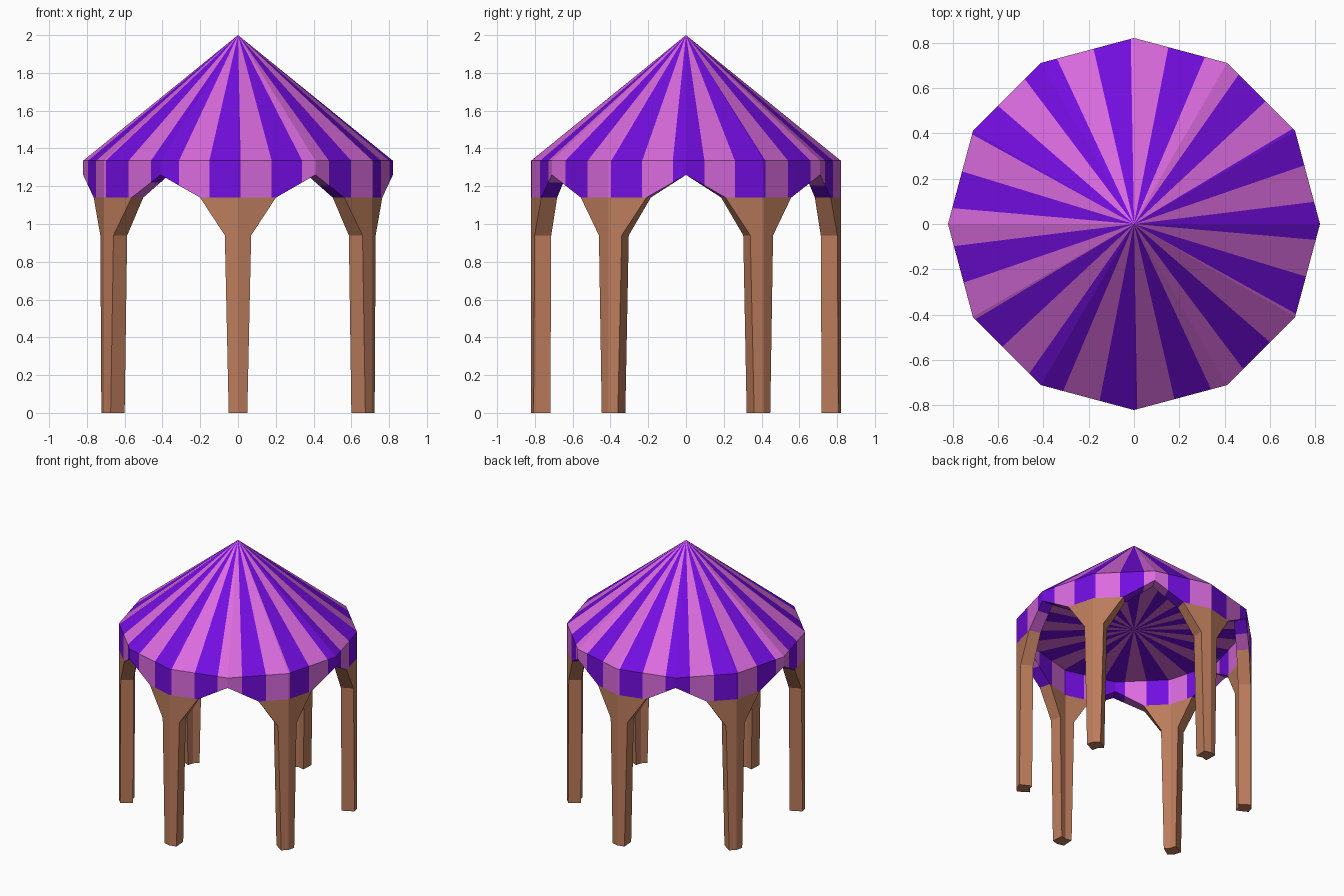
import bpy, bmesh, math
from mathutils import Vector

if "Cube" in bpy.data.objects:
    bpy.data.objects.remove(bpy.data.objects["Cube"])

R_OUT, R_IN = 0.82, 0.73
EAVE, APEX, SEAM = 1.335, 2.0, 1.14   # roof edge, tip, cloth/wood boundary


def material(name, rgb):
    m = bpy.data.materials.new(name)
    m.diffuse_color = (*rgb, 1)
    m.use_nodes = True
    m.node_tree.nodes["Principled BSDF"].inputs["Base Color"].default_value = m.diffuse_color
    return m


pink = material("pink_cloth", (0.70, 0.147, 0.73))
purple = material("purple_cloth", (0.17, 0.004, 0.74))
wood = material("brown_wood", (0.50, 0.20, 0.107))


def corner(deg, r, z):
    a = math.radians(deg)
    return Vector((r * math.cos(a), r * math.sin(a), z))


def arch_ring(deg, z, f):
    """Six points around a post: f is how far it spreads to the next corner."""
    pts = []
    for r, order in ((R_OUT, (-30, 0, 30)), (R_IN, (30, 0, -30))):
        mid = corner(deg, r, z)
        pts += [mid.lerp(corner(deg + d, r, z), f if d else 0) for d in order]
    return pts


def add_arch(bm, deg, rows):
    rings = [[bm.verts.new(p) for p in arch_ring(deg, z, f)] for z, f in rows]
    for (a, b), (lo, hi) in zip(zip(rings, rings[1:]), zip(rows, rows[1:])):
        for i in range(6):
            if i in (2, 5) and lo[1] == 1 and hi[1] == 1:
                continue                      # neighbours join here
            j = (i + 1) % 6
            bm.faces.new((a[i], a[j], b[j], b[i]))
    return rings


def finish(bm, name, mats):
    me = bpy.data.meshes.new(name)
    bm.to_mesh(me)
    bm.free()
    for m in mats:
        me.materials.append(m)
    ob = bpy.data.objects.new(name, me)
    bpy.context.collection.objects.link(ob)
    return ob


# Legs flaring into the arches
for k in range(6):
    bm = bmesh.new()
    rings = add_arch(bm, -90 + 60 * k, [(0, 0.12), (0.94, 0.17), (SEAM, 0.49)])
    o = rings[0]
    bm.faces.new((o[1], o[0], o[5], o[4]))    # foot
    bm.faces.new((o[2], o[1], o[4], o[3]))
    finish(bm, f"leg_{k + 1}", [wood])

# Canopy: scalloped valance, cone roof and flat ceiling
bm = bmesh.new()
for k in range(6):
    add_arch(bm, -90 + 60 * k, [(SEAM, 0.49), (1.26, 1), (EAVE, 1)])
for k in range(12):
    a, b = 30 * k, 30 * k + 30
    for tri in ((corner(a, R_OUT, EAVE), corner(b, R_OUT, EAVE), Vector((0, 0, APEX))),
                (corner(b, R_IN, EAVE), corner(a, R_IN, EAVE), Vector((0, 0, EAVE)))):
        bm.faces.new([bm.verts.new(p) for p in tri])
bmesh.ops.remove_doubles(bm, verts=bm.verts, dist=1e-4)

# Cut thirty radial stripes and colour them alternately
START, STEP = 91, 12
for k in range(15):
    a = math.radians(START + STEP * k)
    bmesh.ops.bisect_plane(bm, geom=bm.verts[:] + bm.edges[:] + bm.faces[:],
                           dist=1e-5, plane_co=(0, 0, 0),
                           plane_no=(-math.sin(a), math.cos(a), 0))
for f in bm.faces:
    c = f.calc_center_median()
    deg = math.degrees(math.atan2(c.y, c.x))
    f.material_index = 1 - math.floor((deg - START) / STEP) % 2
finish(bm, "canopy", [pink, purple])
